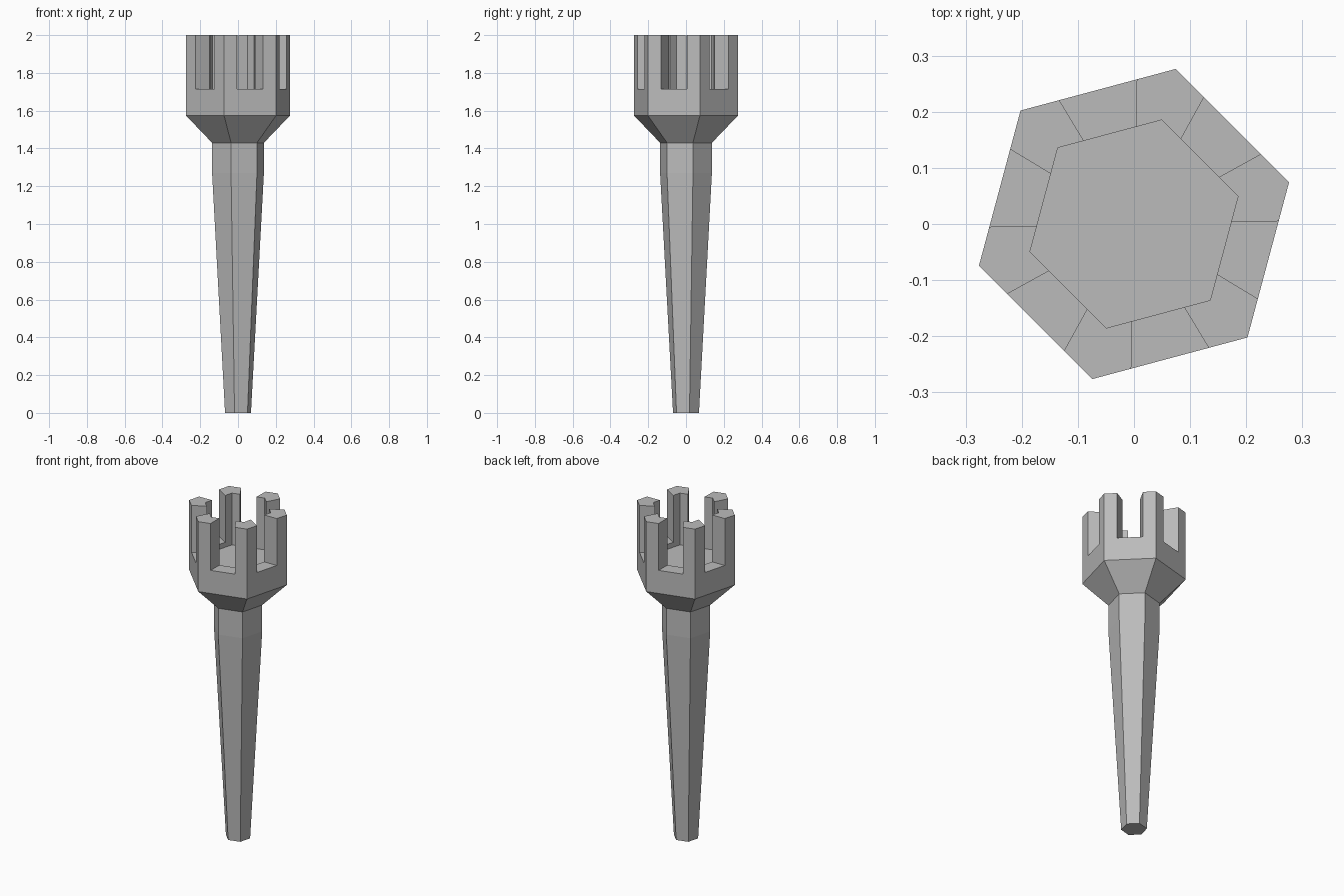
import bpy, bmesh
from math import cos, sin, radians
from mathutils import Vector

cube = bpy.data.objects.get("Cube")
if cube:
    bpy.data.objects.remove(cube, do_unlink=True)

SIDES, TURN = 6, 15
SLOT_Z, TOP_Z, FLOOR_Z = 1.715, 2.0, 1.685
OUTER, INNER = 0.286, 0.192

stone = bpy.data.materials.new("grey stone")
stone.use_nodes = True
grey = (0.5, 0.5, 0.5, 1)
stone.diffuse_color = grey
stone.node_tree.nodes["Principled BSDF"].inputs["Base Color"].default_value = grey


def ring(bm, radius, z, splits=(0,)):
    """Hexagon whose sides are divided at the given fractions."""
    corners = [Vector((radius * cos(radians(TURN + 60 * i)),
                       radius * sin(radians(TURN + 60 * i)), z)) for i in range(SIDES)]
    return [bm.verts.new(corners[i].lerp(corners[(i + 1) % SIDES], t))
            for i in range(SIDES) for t in splits]


def bridge(bm, a, b):
    n = len(a)
    return [bm.faces.new((a[i], a[(i + 1) % n], b[(i + 1) % n], b[i])) for i in range(n)]


def finish(bm, name):
    # Merge coplanar pieces, then make the mesh object
    bmesh.ops.dissolve_limit(bm, angle_limit=radians(0.5), verts=bm.verts, edges=bm.edges)
    bmesh.ops.recalc_face_normals(bm, faces=bm.faces)
    mesh = bpy.data.meshes.new(name)
    bm.to_mesh(mesh)
    bm.free()
    mesh.materials.append(stone)
    obj = bpy.data.objects.new(name, mesh)
    bpy.context.collection.objects.link(obj)


# Tapered shaft with a short straight neck
bm = bmesh.new()
foot, neck, neck_top = [ring(bm, r, z) for r, z in ((0.071, 0), (0.142, 1.27), (0.142, 1.43))]
bm.faces.new(foot[::-1])
bridge(bm, foot, neck)
bridge(bm, neck, neck_top)
finish(bm, "shaft")

# Flared crown: outer wall, ledge, inner wall and sunken floor
bm = bmesh.new()
quarters = (0, 0.25, 0.75)
profile = ((0.142, 1.43), (OUTER, 1.575), (OUTER, SLOT_Z), (INNER, SLOT_Z), (INNER, FLOOR_Z))
rings = [ring(bm, r, z, quarters) for r, z in profile]
bands = [bridge(bm, a, b) for a, b in zip(rings, rings[1:])]
bm.faces.new(rings[-1])

# Battlements rise from the ledge around every corner
ledge = [f for i, f in enumerate(bands[2]) if i % 3 != 1]
raised = bmesh.ops.extrude_face_region(bm, geom=ledge)["geom"]
bmesh.ops.delete(bm, geom=ledge, context='FACES')
bmesh.ops.translate(bm, vec=(0, 0, TOP_Z - SLOT_Z),
                    verts=[g for g in raised if isinstance(g, bmesh.types.BMVert)])
finish(bm, "crown")
